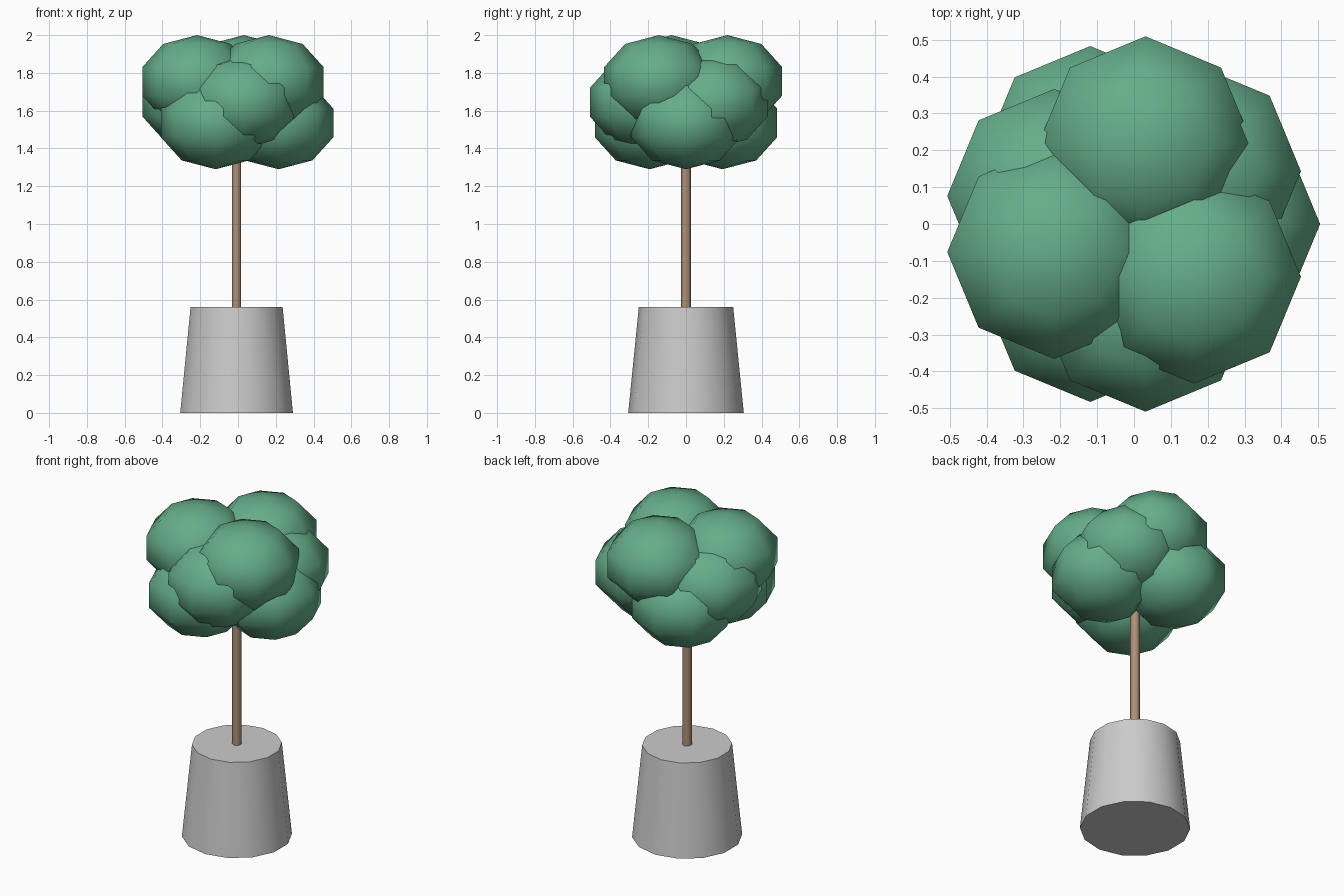
import bpy, math

if "Cube" in bpy.data.objects:
    bpy.data.objects.remove(bpy.data.objects["Cube"])

AXIS_X = -0.0075  # trunk axis; the foliage bounds are what centre the model


def paint(obj, name, color):
    mat = bpy.data.materials.get(name) or bpy.data.materials.new(name)
    mat.diffuse_color = color
    mat.use_nodes = True
    mat.node_tree.nodes["Principled BSDF"].inputs["Base Color"].default_value = mat.diffuse_color
    obj.data.materials.append(mat)


def tapered(name, sides, r1, r2, z0, z1):
    bpy.ops.mesh.primitive_cone_add(vertices=sides, radius1=r1, radius2=r2,
                                    depth=z1 - z0, location=(AXIS_X, 0, (z0 + z1) / 2))
    obj = bpy.context.object
    obj.name = name
    bpy.ops.object.shade_smooth_by_angle(angle=math.radians(65))
    return obj


# Pot and trunk
tapered("pot", 14, 0.306, 0.25, 0, 0.56)
trunk = tapered("trunk", 6, 0.027, 0.027, 0.5, 1.6)
paint(trunk, "bark", (0.42, 0.28, 0.19, 1))

# Foliage: three tiers of three squashed low-poly balls, each tier turned 40 degrees
tiers = [("lower", 0, 1.535), ("middle", 40, 1.645), ("upper", 80, 1.755)]
for tier, turn, z in tiers:
    for i in range(3):
        a = math.radians(turn + 120 * i)
        bpy.ops.mesh.primitive_uv_sphere_add(
            segments=8, ring_count=5, radius=1, scale=(0.305, 0.305, 0.245),
            location=(AXIS_X + 0.2225 * math.cos(a), 0.2225 * math.sin(a), z))
        ball = bpy.context.object
        ball.name = f"foliage_{tier}_{i + 1}"
        bpy.ops.object.shade_smooth()
        paint(ball, "leaves", (0.13, 0.42, 0.25, 1))
